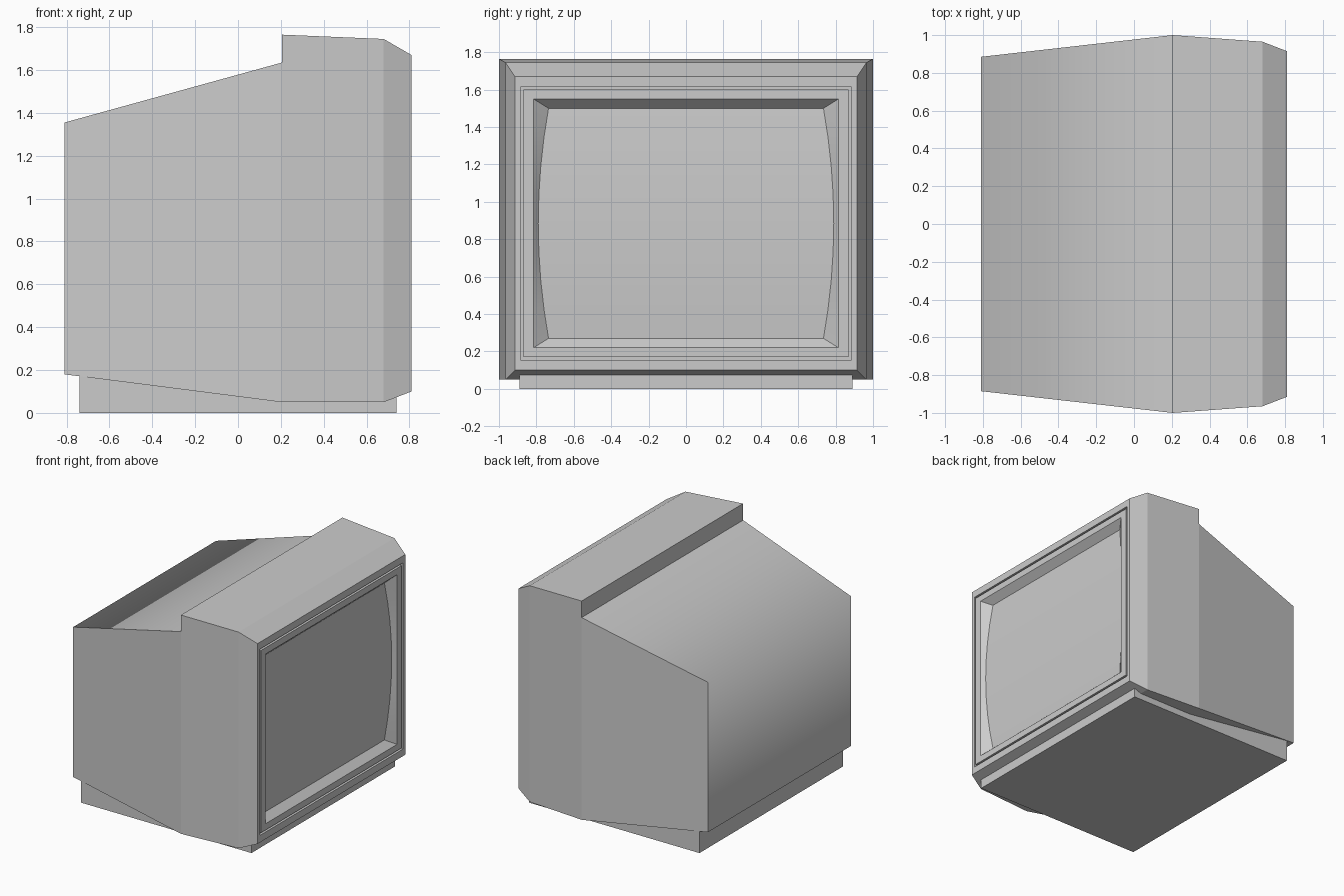
import bpy, bmesh, math

if "Cube" in bpy.data.objects:
    bpy.data.objects.remove(bpy.data.objects["Cube"])

def finish(name, bm, keep_smooth=lambda e: False, angle=15):
    """Clean up, shade smooth with sharp creases, and link as an object."""
    bmesh.ops.remove_doubles(bm, verts=bm.verts, dist=1e-5)
    bm.normal_update()
    for f in bm.faces:
        f.smooth = True
    for e in bm.edges:
        e.smooth = e.calc_face_angle(0) < math.radians(angle) or keep_smooth(e)
    me = bpy.data.meshes.new(name)
    bm.to_mesh(me)
    bm.free()
    ob = bpy.data.objects.new(name, me)
    bpy.context.collection.objects.link(ob)
    return ob

def add_face(bm, verts):
    unique = []
    for v in verts:
        if all((v.co - u.co).length > 1e-5 for u in unique):
            unique.append(v)
    if len(unique) > 2:
        bm.faces.new(unique)

# Cabinet: rectangular rings (x, half width, bottom, top) from back to screen opening
rings = [
    (-0.81, 0.885, 0.18, 1.355),
    (0.205, 1.0, 0.05, 1.635),
    (0.205, 1.0, 0.05, 1.765),     # step up to the front hood
    (0.68, 0.965, 0.05, 1.745),
    (0.81, 0.915, 0.10, 1.67),     # chamfered front edge
    (0.81, 0.885, 0.155, 1.615),
    (0.79, 0.885, 0.155, 1.615),   # groove round the front
    (0.79, 0.87, 0.17, 1.60),
    (0.81, 0.87, 0.17, 1.60),
    (0.81, 0.815, 0.22, 1.55),
]
bm = bmesh.new()
loops = [[bm.verts.new(p) for p in ((x, -w, b), (x, w, b), (x, w, t), (x, -w, t))]
         for x, w, b, t in rings]
bm.faces.new(loops[0][::-1])
for lo, hi in zip(loops, loops[1:]):
    for i in range(4):
        j = (i + 1) % 4
        add_face(bm, (lo[i], lo[j], hi[j], hi[i]))
# the top edge at the back is softly shaded
finish("cabinet", bm, lambda e: all(v.co.x < -0.8 and v.co.z > 1.3 for v in e.verts))

# Screen: bulging glass with sloping surround, in horizontal rows
bm = bmesh.new()
rows, n = [], 8
for k in range(n + 1):
    t = 2 * k / n - 1
    bulge = 1 - t * t
    zo, zi = 0.885 + 0.665 * t, 0.885 + 0.615 * t
    x, w = 0.755 + 0.025 * bulge, 0.735 + 0.055 * bulge
    rows.append([bm.verts.new(p) for p in
                 ((0.81, -0.815, zo), (x, -w, zi), (x, w, zi), (0.81, 0.815, zo))])
for lo, hi in zip(rows, rows[1:]):
    for i in range(3):
        bm.faces.new((lo[i], lo[i + 1], hi[i + 1], hi[i]))
bm.faces.new((rows[0][0], rows[0][3], rows[0][2], rows[0][1]))
bm.faces.new(rows[-1])
finish("screen", bm)

# Base plinth
bpy.ops.mesh.primitive_cube_add(size=1, location=(0, 0, 0.085))
base = bpy.context.object
base.name = "base"
base.scale = (1.48, 1.78, 0.17)
